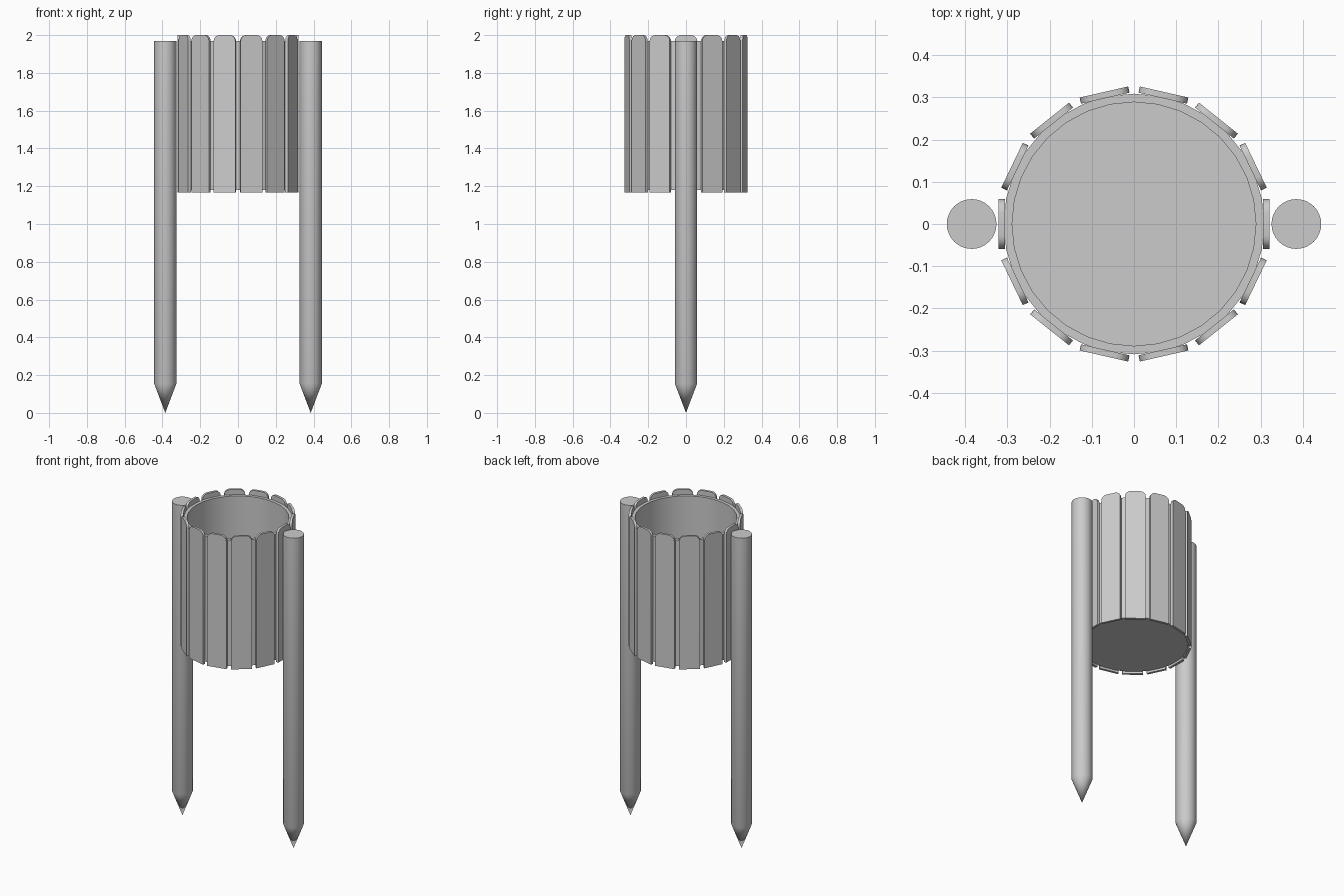
import bpy
import bmesh
from math import cos, sin, pi, radians
from mathutils import Matrix

cube = bpy.data.objects.get("Cube")
if cube:
    bpy.data.objects.remove(cube, do_unlink=True)

grey = bpy.data.materials.new("plain_grey")
grey.use_nodes = True
grey.diffuse_color = (0.6, 0.6, 0.6, 1)
grey.node_tree.nodes["Principled BSDF"].inputs["Base Color"].default_value = (0.6, 0.6, 0.6, 1)


def finish(name, bm):
    bmesh.ops.recalc_face_normals(bm, faces=bm.faces)
    mesh = bpy.data.meshes.new(name)
    bm.to_mesh(mesh)
    bm.free()
    mesh.materials.append(grey)
    obj = bpy.data.objects.new(name, mesh)
    bpy.context.collection.objects.link(obj)
    bpy.ops.object.select_all(action='DESELECT')
    obj.select_set(True)
    bpy.context.view_layer.objects.active = obj
    bpy.ops.object.shade_smooth_by_angle(angle=radians(30))
    return obj


def lathe(name, profile, steps=32):
    """Spin a (radius, height) profile about z; ends lie on the axis."""
    bm = bmesh.new()
    verts = [bm.verts.new((r, 0, z)) for r, z in profile]
    edges = [bm.edges.new(pair) for pair in zip(verts, verts[1:])]
    bmesh.ops.spin(bm, geom=verts + edges, cent=(0, 0, 0), axis=(0, 0, 1),
                   angle=2 * pi, steps=steps, use_merge=True)
    bmesh.ops.remove_doubles(bm, verts=bm.verts, dist=0.0001)
    return finish(name, bm)


# Open-topped bucket with a closed floor
lathe("bucket", [(0, 1.18), (0.309, 1.18), (0.309, 1.968),
                 (0.289, 1.968), (0.289, 1.2), (0, 1.2)])

# Pointed posts on both sides
for side, x in (("left", 0.385), ("right", -0.385)):
    post = lathe(side + "_post", [(0, 0), (0.059, 0.155), (0.059, 1.968), (0, 1.968)])
    post.location.x = x


# Slats with rounded top corners, spaced evenly round the bucket
def slat(name, angle, half=0.059, bottom=1.167, top=2.0, corner=0.032):
    outline = [(-half, bottom), (half, bottom)]
    for side in (0, 1):
        for i in range(6):
            a = (side + i / 5) * pi / 2
            cx = (half - corner) * (1 - 2 * side)
            outline.append((cx + corner * cos(a), top - corner + corner * sin(a)))
    bm = bmesh.new()
    face = bm.faces.new([bm.verts.new((0.306, y, z)) for y, z in outline])
    out = bmesh.ops.extrude_face_region(bm, geom=[face])
    moved = [v for v in out["geom"] if isinstance(v, bmesh.types.BMVert)]
    bmesh.ops.translate(bm, verts=moved, vec=(0.015, 0, 0))
    bmesh.ops.transform(bm, matrix=Matrix.Rotation(angle, 4, 'Z'), verts=bm.verts)
    # close the inner side if the extrusion removed it
    rim = [e for e in bm.edges if e.is_boundary]
    if rim:
        bmesh.ops.holes_fill(bm, edges=rim)
    finish(name, bm)


COUNT = 14
for n in range(COUNT):
    slat(f"slat_{n + 1}", 2 * pi * n / COUNT)
